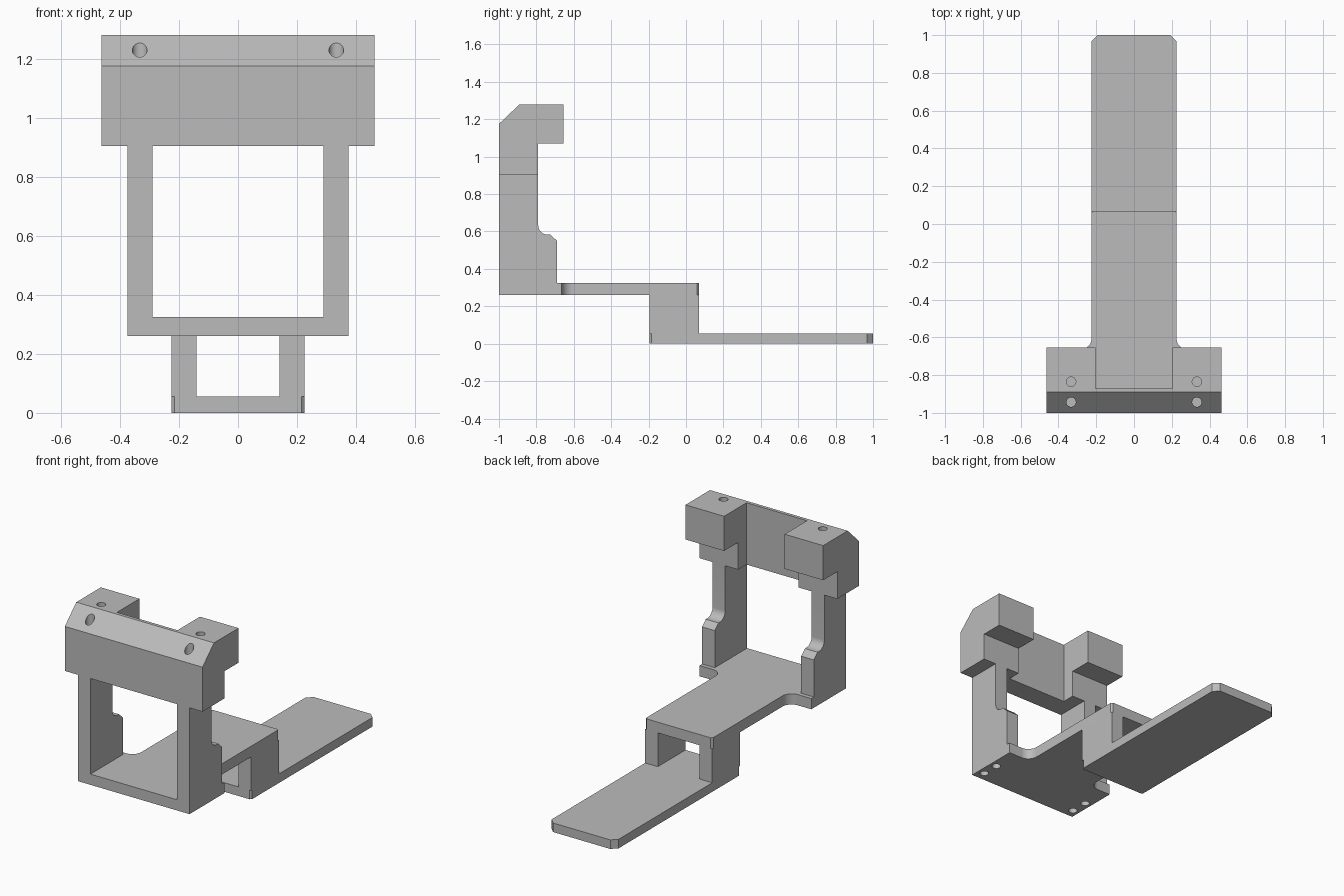
import bpy, bmesh, math
from mathutils import Vector, Matrix

cube = bpy.data.objects.get("Cube")
if cube:
    bpy.data.objects.remove(cube, do_unlink=True)

GREY = (0.5, 0.5, 0.5, 1.0)
grey = bpy.data.materials.new("plain grey")
grey.use_nodes = True
grey.diffuse_color = GREY
grey.node_tree.nodes["Principled BSDF"].inputs["Base Color"].default_value = GREY


def finish(name, bm):
    bmesh.ops.recalc_face_normals(bm, faces=bm.faces)
    mesh = bpy.data.meshes.new(name)
    bm.to_mesh(mesh)
    bm.free()
    mesh.materials.append(grey)
    obj = bpy.data.objects.new(name, mesh)
    bpy.context.collection.objects.link(obj)
    return obj


def extrude(name, outline, lo, hi, axis):
    """Extrude an (x, y) outline along Z or a (y, z) outline along X."""
    place = (lambda p: (lo, *p)) if axis == "X" else (lambda p: (*p, lo))
    bm = bmesh.new()
    face = bm.faces.new([bm.verts.new(place(p)) for p in outline])
    moved = bmesh.ops.extrude_face_region(bm, geom=[face])["geom"]
    step = Vector((hi - lo, 0, 0) if axis == "X" else (0, 0, hi - lo))
    bmesh.ops.translate(bm, vec=step, verts=[v for v in moved if isinstance(v, bmesh.types.BMVert)])
    return finish(name, bm)


def arc(cx, cy, r, start, end, steps=10):
    angles = [math.radians(start + (end - start) * i / steps) for i in range(steps + 1)]
    return [(cx + r * math.cos(a), cy + r * math.sin(a)) for a in angles]


def rect(x, y0, y1):
    return [(-x, y0), (x, y0), (x, y1), (-x, y1)]


def symmetric(right_half):
    return right_half + [(-x, y) for x, y in reversed(right_half)]


def screw_holes(lo, hi):
    bm = bmesh.new()
    for x in (-0.333, 0.333):
        for y in (-0.943, -0.835):
            bmesh.ops.create_cone(bm, cap_ends=True, segments=32, radius1=0.025, radius2=0.025,
                                  depth=hi - lo, matrix=Matrix.Translation((x, y, (lo + hi) / 2)))
    return finish("hole_cutter", bm)


def select(obj):
    bpy.ops.object.select_all(action="DESELECT")
    obj.select_set(True)
    bpy.context.view_layer.objects.active = obj


def cut(objs, cutter):
    cutter.hide_render = True
    for obj in objs:
        select(obj)
        mod = obj.modifiers.new("cut", "BOOLEAN")
        mod.operation = "DIFFERENCE"
        mod.solver = "EXACT"
        mod.object = cutter
        bpy.ops.object.modifier_apply(modifier=mod.name)
    bpy.data.objects.remove(cutter, do_unlink=True)


# Lower plate: long tongue with clipped corners
W = 0.225
lower_plate = extrude("lower_plate", symmetric(
    [(W - 0.01, -0.195), (W, -0.185), (W, 0.967), (W - 0.033, 1.0)]), 0, 0.055, "Z")

# Upper plate: wide base narrowing through rounded inner corners
fillet = arc(W + 0.06, -0.605, 0.06, 270, 180)
upper_plate = extrude("upper_plate", symmetric(
    [(0.375, -1), (0.375, -0.665)] + fillet + [(W, 0.06), (W - 0.01, 0.07)]), 0.26, 0.325, "Z")

# Posts with a stepped foot, and the short legs joining both plates
post_outline = ([(-1, 0.325), (-0.69, 0.325), (-0.69, 0.55), (-0.725, 0.583)]
                + arc(-0.74, 0.633, 0.05, 270, 180) + [(-0.79, 0.905), (-1, 0.905)])
leg_outline = [(-0.195, 0.055), (0.07, 0.055), (0.07, 0.26), (-0.195, 0.26)]
posts, legs = [], []
for side, s in (("left", 1), ("right", -1)):
    posts.append(extrude(side + "_post", post_outline, s * 0.29, s * 0.375, "X"))
    legs.append(extrude(side + "_leg", leg_outline, s * 0.14, s * W, "X"))

# Head with chamfered front edge, notched at the back
head = extrude("head", [(-1, 0.905), (-0.79, 0.905), (-0.79, 1.07), (-0.655, 1.07),
                        (-0.655, 1.28), (-0.89, 1.28), (-1, 1.175)], -0.462, 0.462, "X")
cut([head], extrude("notch_cutter", rect(0.203, -0.87, -0.5), 0.8, 1.4, "Z"))

# Screw holes in the top of the head and under the posts
cut([head], screw_holes(1.08, 1.4))
cut([upper_plate] + posts, screw_holes(0.2, 0.46))

for obj in [lower_plate, upper_plate, head] + posts + legs:
    select(obj)
    bpy.ops.object.shade_smooth_by_angle(angle=math.radians(25))
